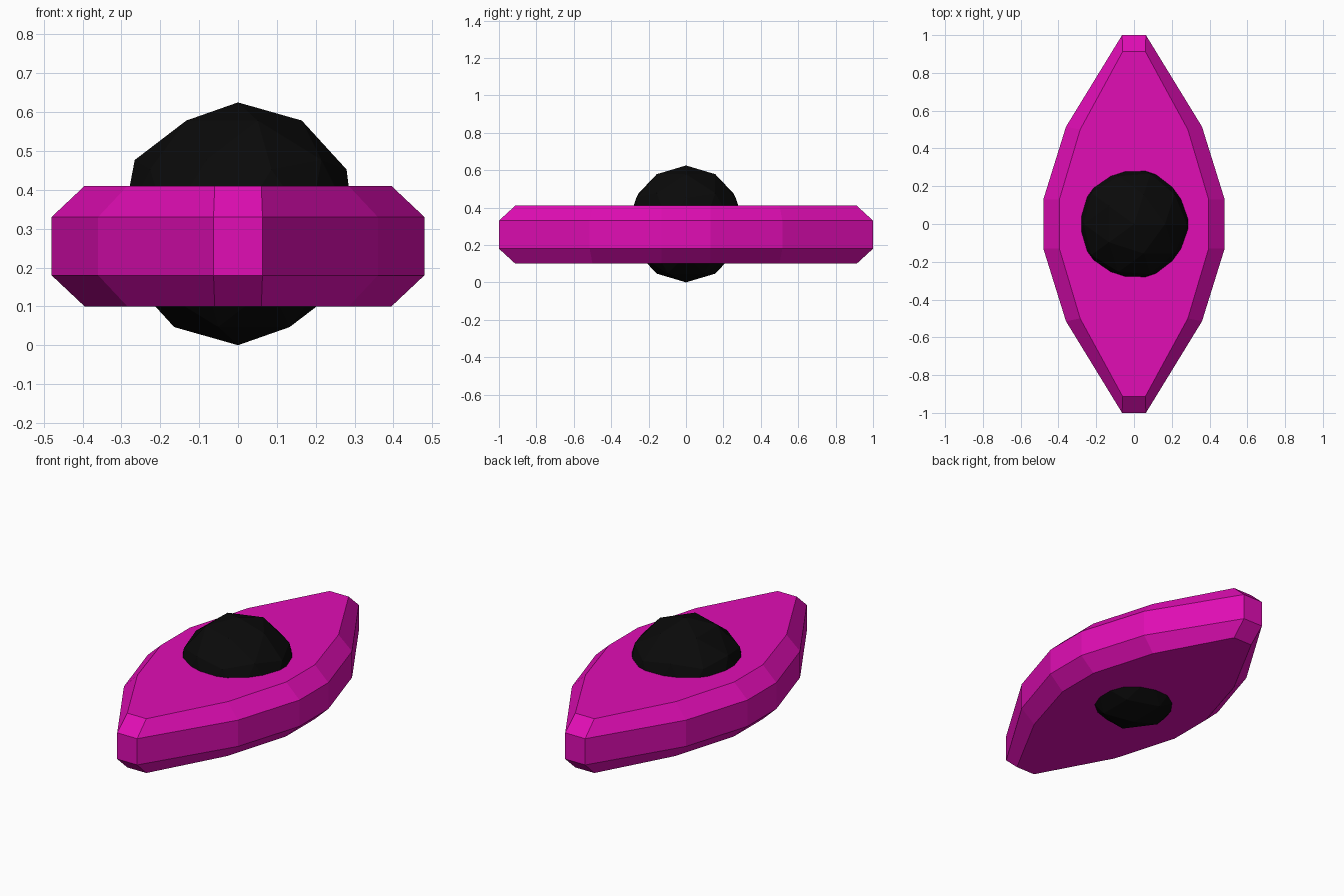
import bpy, bmesh

if "Cube" in bpy.data.objects:
    bpy.data.objects.remove(bpy.data.objects["Cube"])


def material(name, color):
    m = bpy.data.materials.new(name)
    m.diffuse_color = (*color, 1)
    m.use_nodes = True
    m.node_tree.nodes["Principled BSDF"].inputs["Base Color"].default_value = m.diffuse_color
    return m


def outline(quarter):
    # Mirror a quarter outline (from +x side to +y tip) into a full loop
    half = quarter + [(-x, y) for x, y in reversed(quarter)]
    return half + [(-x, -y) for x, y in half]


# Bevelled almond-shaped slab, built from four stacked outlines
rim = outline([(0.48, 0.13), (0.36, 0.515), (0.063, 1.0)])
cap = outline([(0.395, 0.13), (0.285, 0.50), (0.06, 0.913)])
bm = bmesh.new()
rings = [[bm.verts.new((x, y, z)) for x, y in loop]
         for loop, z in ((cap, 0.10), (rim, 0.18), (rim, 0.33), (cap, 0.41))]
for low, high in zip(rings, rings[1:]):
    for i in range(len(low)):
        j = (i + 1) % len(low)
        bm.faces.new((low[i], low[j], high[j], high[i]))
bm.faces.new(rings[0][::-1])
bm.faces.new(rings[-1])
bmesh.ops.recalc_face_normals(bm, faces=bm.faces)
mesh = bpy.data.meshes.new("almond_body")
bm.to_mesh(mesh)
bm.free()
body = bpy.data.objects.new("almond_body", mesh)
bpy.context.collection.objects.link(body)
mesh.materials.append(material("magenta", (0.75, 0.004, 0.46)))

# Faceted ball through the middle of the slab
bpy.ops.mesh.primitive_ico_sphere_add(subdivisions=2, radius=0.3125,
                                      location=(0, 0, 0.3125))
ball = bpy.context.object
ball.name = "centre_ball"
ball.data.materials.append(material("black", (0.003, 0.003, 0.003)))
